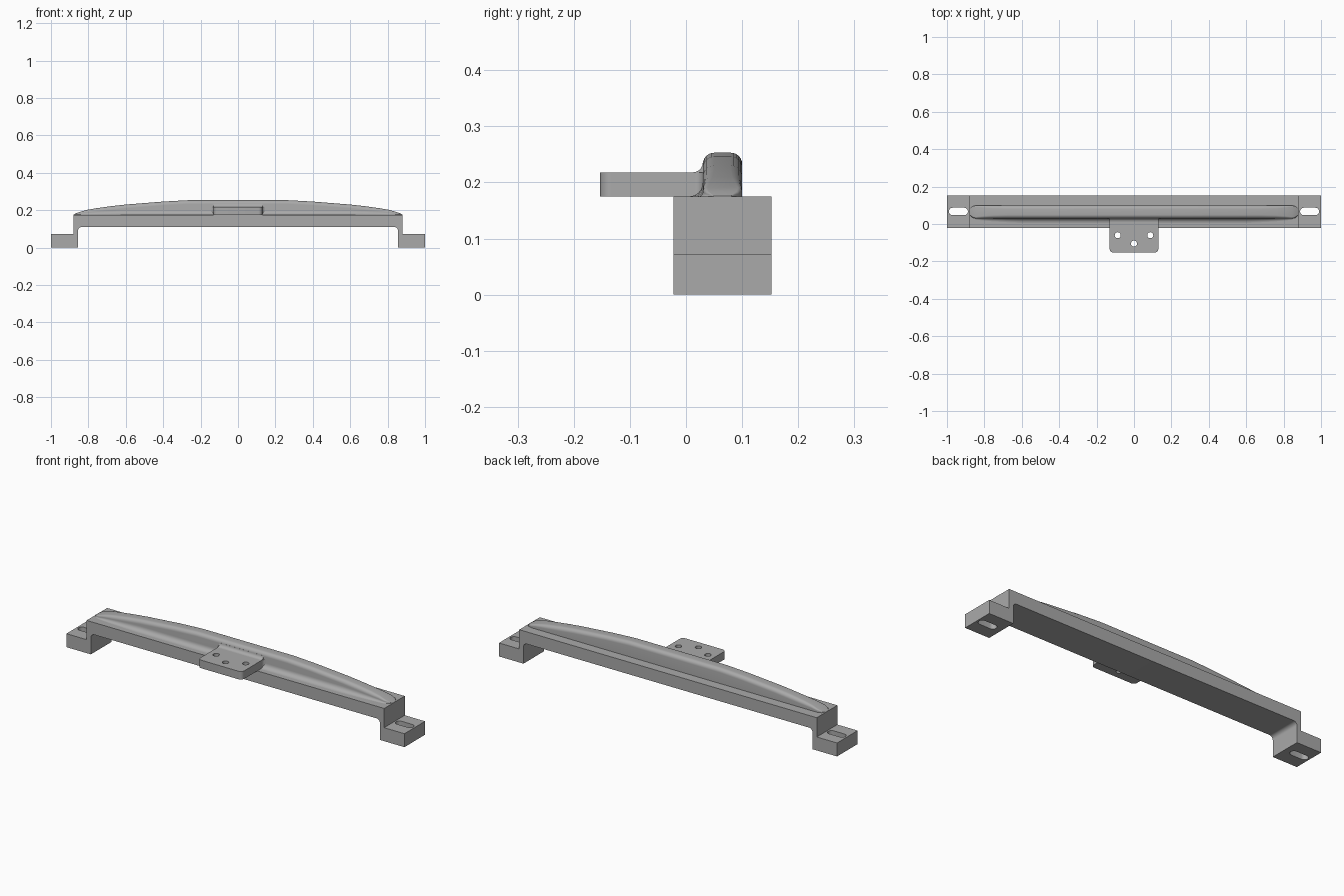
import bpy, bmesh, math
from mathutils import Vector

if "Cube" in bpy.data.objects:
    bpy.data.objects.remove(bpy.data.objects["Cube"])

grey = bpy.data.materials.new("plain grey")
grey.use_nodes = True
COLOUR = (0.4, 0.4, 0.4, 1)
grey.diffuse_color = COLOUR
grey.node_tree.nodes["Principled BSDF"].inputs["Base Color"].default_value = COLOUR

DECK = 0.175                  # top of the bridge
FRONT, BACK = -0.022, 0.152   # bridge depth
RIB_FRONT, RIB_BACK = 0.03, 0.1
TAB_TOP = 0.218


def finish(name, bm):
    bmesh.ops.recalc_face_normals(bm, faces=bm.faces)
    mesh = bpy.data.meshes.new(name)
    bm.to_mesh(mesh)
    bm.free()
    mesh.materials.append(grey)
    obj = bpy.data.objects.new(name, mesh)
    bpy.context.collection.objects.link(obj)
    return obj


def prism(name, outline, push):
    bm = bmesh.new()
    face = bm.faces.new([bm.verts.new(p) for p in outline])
    made = bmesh.ops.extrude_face_region(bm, geom=[face])["geom"]
    bmesh.ops.translate(bm, vec=Vector(push),
                        verts=[v for v in made if isinstance(v, bmesh.types.BMVert)])
    return finish(name, bm)


def arc(cx, cy, r, start, end, steps=6):
    angles = [math.radians(start + (end - start) * i / steps) for i in range(steps + 1)]
    return [(cx + r * math.cos(a), cy + r * math.sin(a)) for a in angles]


def select(obj):
    bpy.ops.object.select_all(action="DESELECT")
    obj.select_set(True)
    bpy.context.view_layer.objects.active = obj


def smooth(obj):
    select(obj)
    bpy.ops.object.shade_smooth_by_angle(angle=math.radians(32))


def cut(obj, cutter):
    mod = obj.modifiers.new("hole", "BOOLEAN")
    mod.operation, mod.solver, mod.object = "DIFFERENCE", "EXACT", cutter
    select(obj)
    bpy.ops.object.modifier_apply(modifier=mod.name)
    bpy.data.objects.remove(cutter)


def slot(x, y, r, half, z0, z1):
    outline = arc(x + half, y, r, -90, 90, 12) + arc(x - half, y, r, 90, 270, 12)
    return prism("hole_cutter", [(px, py, z0) for px, py in outline], (0, 0, z1 - z0))


# Bridge with a stepped foot at each end and rounded inner corners
half = [(1, 0), (1, 0.072), (0.88, 0.072), (0.88, DECK)]
inner = arc(0.835, 0.09, 0.02, 90, 0) + [(0.855, 0)]
right_half = half[::-1] + inner[::-1]
left_half = [(-x, z) for x, z in reversed(right_half)]
bridge = prism("bridge", [(x, FRONT, z) for x, z in right_half + left_half],
               (0, BACK - FRONT, 0))
for side in (-1, 1):
    cut(bridge, slot(side * 0.939, 0.067, 0.02, 0.031, -0.1, 0.15))
smooth(bridge)

# Arched rib, lofted through rounded sections that shrink toward the ends
crown = [(0.88, 0.176), (0.865, 0.184), (0.845, 0.191), (0.81, 0.201), (0.76, 0.21),
         (0.68, 0.221), (0.6, 0.23), (0.5, 0.238), (0.4, 0.246), (0.27, 0.253), (0, 0.253)]
stations = [(-x, z) for x, z in crown] + [(x, z) for x, z in crown[-2::-1]]


def rib_section(x, top):
    h = top - DECK
    foot = min(0.025, h * 0.45)
    r = min(0.02, h * 0.5)
    pinch = 0.02 * max(0, (abs(x) - 0.845) / 0.035) ** 2
    front, back = RIB_FRONT + pinch, RIB_BACK - pinch
    pts = [(front - foot, DECK - 0.005)]
    pts += arc(front - foot, DECK + foot, foot, -90, 0)
    pts += arc(front + r, top - r, r, 180, 90)
    pts += arc(back - r, top - r, r, 90, 0)
    pts += [(back, DECK - 0.005)]
    return [(x, y, z) for y, z in pts]


bm = bmesh.new()
rings = [[bm.verts.new(p) for p in rib_section(x, z)] for x, z in stations]
for a, b in zip(rings, rings[1:]):
    for i in range(len(a)):
        j = (i + 1) % len(a)
        bm.faces.new((a[i], a[j], b[j], b[i]))
bm.faces.new(rings[0])
bm.faces.new(rings[-1])
smooth(finish("arched_rib", bm))

# Mounting tab with rounded front corners, flared where it joins the rib
side = arc(0.11, -0.133, 0.02, -90, 0) + arc(0.145, 0.015, 0.015, 180, 90)
side += [(0.145, 0.04)]
outline = side + [(-x, y) for x, y in reversed(side)]
tab = prism("mounting_tab", [(x, y, DECK) for x, y in outline], (0, 0, TAB_TOP - DECK))
for x, y in ((-0.087, -0.06), (0.087, -0.06), (0, -0.105)):
    cut(tab, slot(x, y, 0.016, 0, 0.1, 0.3))
smooth(tab)

# Concave blend between the tab top and the rib
blend = arc(0.012, TAB_TOP + 0.018, 0.018, -90, 0)
blend += [(0.04, TAB_TOP + 0.018), (0.04, TAB_TOP - 0.005), (0.012, TAB_TOP - 0.005)]
smooth(prism("tab_blend", [(-0.13, y, z) for y, z in blend], (0.26, 0, 0)))
